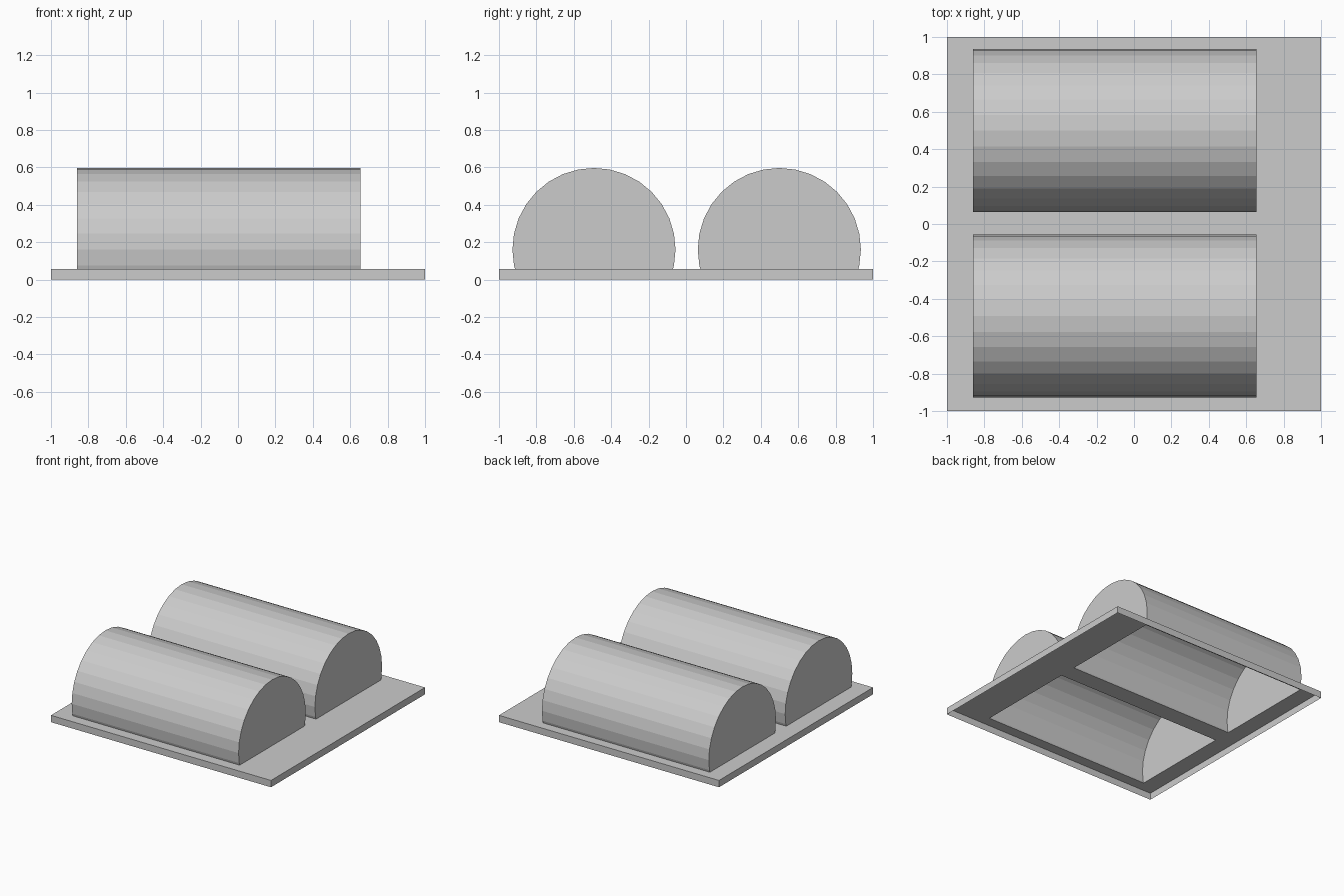
import bpy
import math

if "Cube" in bpy.data.objects:
    bpy.data.objects.remove(bpy.data.objects["Cube"])

TOP = 0.056                 # height of the tray's upper sheet
X0, X1 = -0.862, 0.655      # ends of the barrels
RADIUS, AXIS_Z = 0.436, 0.161
CENTRES = {"front_barrel": -0.492, "back_barrel": 0.499}
STEP = math.radians(11.25)  # 32-sided barrels


def add_mesh(name, verts, faces):
    mesh = bpy.data.meshes.new(name)
    mesh.from_pydata(verts, [], faces)
    mesh.update()
    obj = bpy.data.objects.new(name, mesh)
    bpy.context.collection.objects.link(obj)
    return obj


# Half section of a barrel, clipped where it meets the sheet
arc = [(RADIUS * math.cos(i * STEP), AXIS_Z + RADIUS * math.sin(i * STEP)) for i in range(-2, 18 + 1)]
(ya, za), (yb, zb) = arc[0], arc[1]
HALF = ya + (yb - ya) * (TOP - za) / (zb - za)
profile = [(HALF, TOP)] + arc[1:-1] + [(-HALF, TOP)]
n = len(profile)

# Hollow barrels, open underneath
for name, cy in CENTRES.items():
    verts = [(x, cy + y, z) for x in (X0, X1) for y, z in profile]
    faces = [(i, i + 1, n + i + 1, n + i) for i in range(n - 1)]
    faces += [tuple(reversed(range(n))), tuple(range(n, 2 * n))]
    add_mesh(name, verts, faces)

# Tray: thin sheet with an opening under each barrel, plus a shallow skirt
xs = [-1, X0, X1, 1]
ys = [-1] + [cy + s * HALF for cy in CENTRES.values() for s in (-1, 1)] + [1]
ny = len(ys)
verts = [(x, y, TOP) for x in xs for y in ys]
faces = [(i * ny + j, (i + 1) * ny + j, (i + 1) * ny + j + 1, i * ny + j + 1)
         for i in range(3) for j in range(ny - 1)
         if not (i == 1 and j in (1, 3))]
rim = ([i * ny for i in range(4)] + [3 * ny + j for j in range(1, ny)]
       + [i * ny + ny - 1 for i in (2, 1, 0)] + list(range(ny - 2, 0, -1)))
base = len(verts)
verts += [(verts[k][0], verts[k][1], 0) for k in rim]
for a in range(len(rim)):
    b = (a + 1) % len(rim)
    faces.append((rim[b], rim[a], base + a, base + b))
add_mesh("base_tray", verts, faces)
